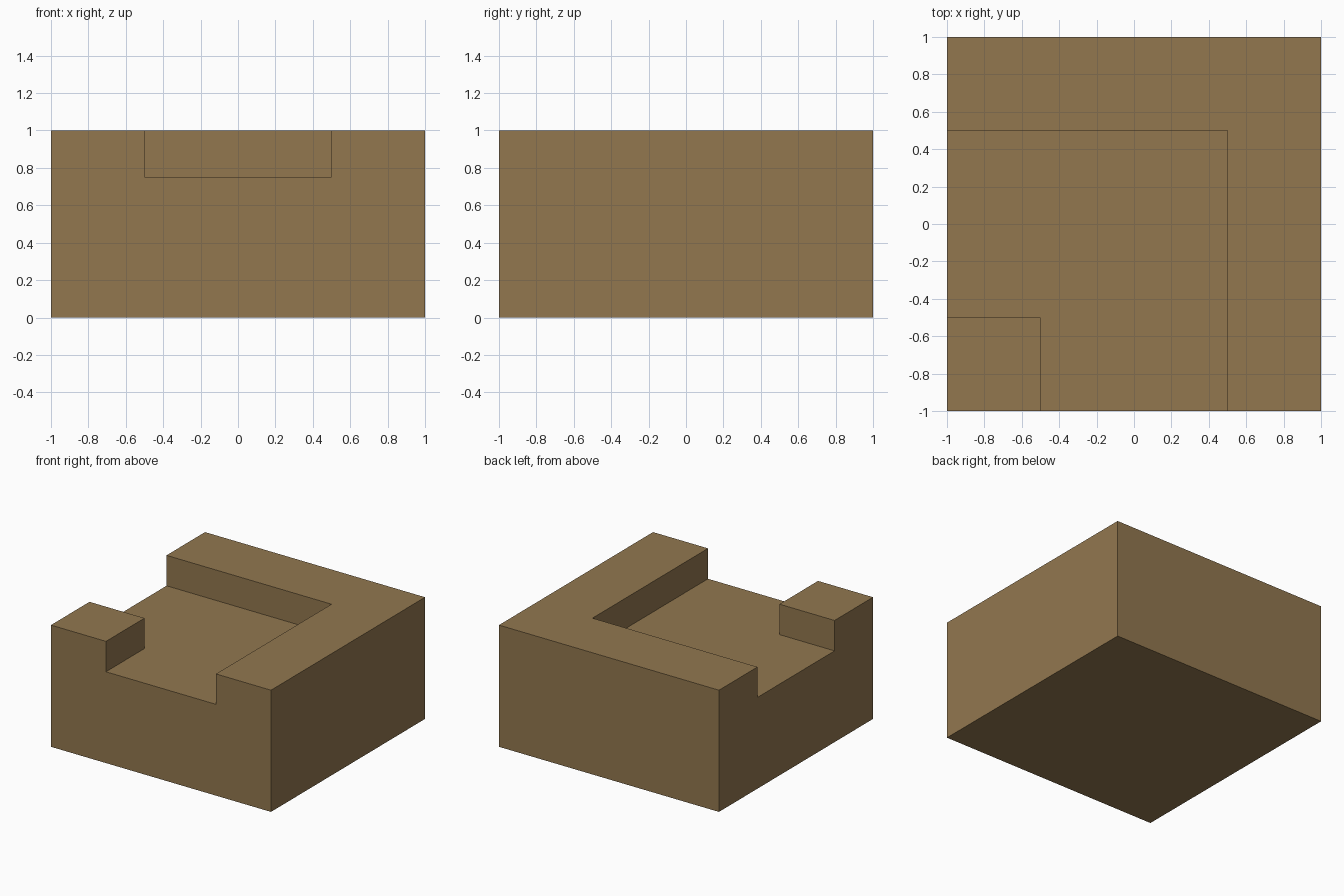
import bpy
import bmesh
from math import radians
from mathutils import Matrix, Vector

default = bpy.data.objects.get("Cube")
if default:
    bpy.data.objects.remove(default, do_unlink=True)

HALF, INNER = 1.0, 0.5          # block half width, channel half width
FLOOR, TOP = 0.75, 1.0          # channel floor and rim heights

# Earth colour
colour = (0.287, 0.185, 0.078, 1.0)
earth = bpy.data.materials.new("earth_brown")
earth.use_nodes = True
earth.diffuse_color = colour
shader = earth.node_tree.nodes["Principled BSDF"]
shader.inputs["Base Color"].default_value = colour
shader.inputs["Roughness"].default_value = 0.9

# Solid block up to the channel floor
bm = bmesh.new()
size = Matrix.Diagonal((2 * HALF, 2 * HALF, FLOOR, 1))
bmesh.ops.create_cube(bm, size=1, matrix=Matrix.Translation((0, 0, FLOOR / 2)) @ size)

# Cut along the channel edges
for axis in (Vector((1, 0, 0)), Vector((0, 1, 0))):
    for side in (-INNER, INNER):
        bmesh.ops.bisect_plane(bm, geom=bm.verts[:] + bm.edges[:] + bm.faces[:],
                               plane_co=axis * side, plane_no=axis)


def is_raised(face):
    """Rim along the back and left, plus the front right corner post."""
    c = face.calc_center_median()
    if face.normal.z < 0.9:
        return False
    return c.x > INNER or c.y > INNER or (c.x < -INNER and c.y < -INNER)


# Raise the rim and the corner post around the turning channel
bm.normal_update()
raised = [f for f in bm.faces if is_raised(f)]
result = bmesh.ops.extrude_face_region(bm, geom=raised)
lifted = [v for v in result["geom"] if isinstance(v, bmesh.types.BMVert)]
bmesh.ops.translate(bm, verts=lifted, vec=(0, 0, TOP - FLOOR))
old = [f for f in raised if f.is_valid]
if old:
    bmesh.ops.delete(bm, geom=old, context='FACES')

# Merge coplanar faces into clean flat sides
bmesh.ops.dissolve_limit(bm, angle_limit=radians(1), verts=bm.verts[:], edges=bm.edges[:])
bmesh.ops.recalc_face_normals(bm, faces=bm.faces[:])

mesh = bpy.data.meshes.new("channel_corner_block")
bm.to_mesh(mesh)
bm.free()
mesh.materials.append(earth)
block = bpy.data.objects.new("channel_corner_block", mesh)
bpy.context.collection.objects.link(block)
